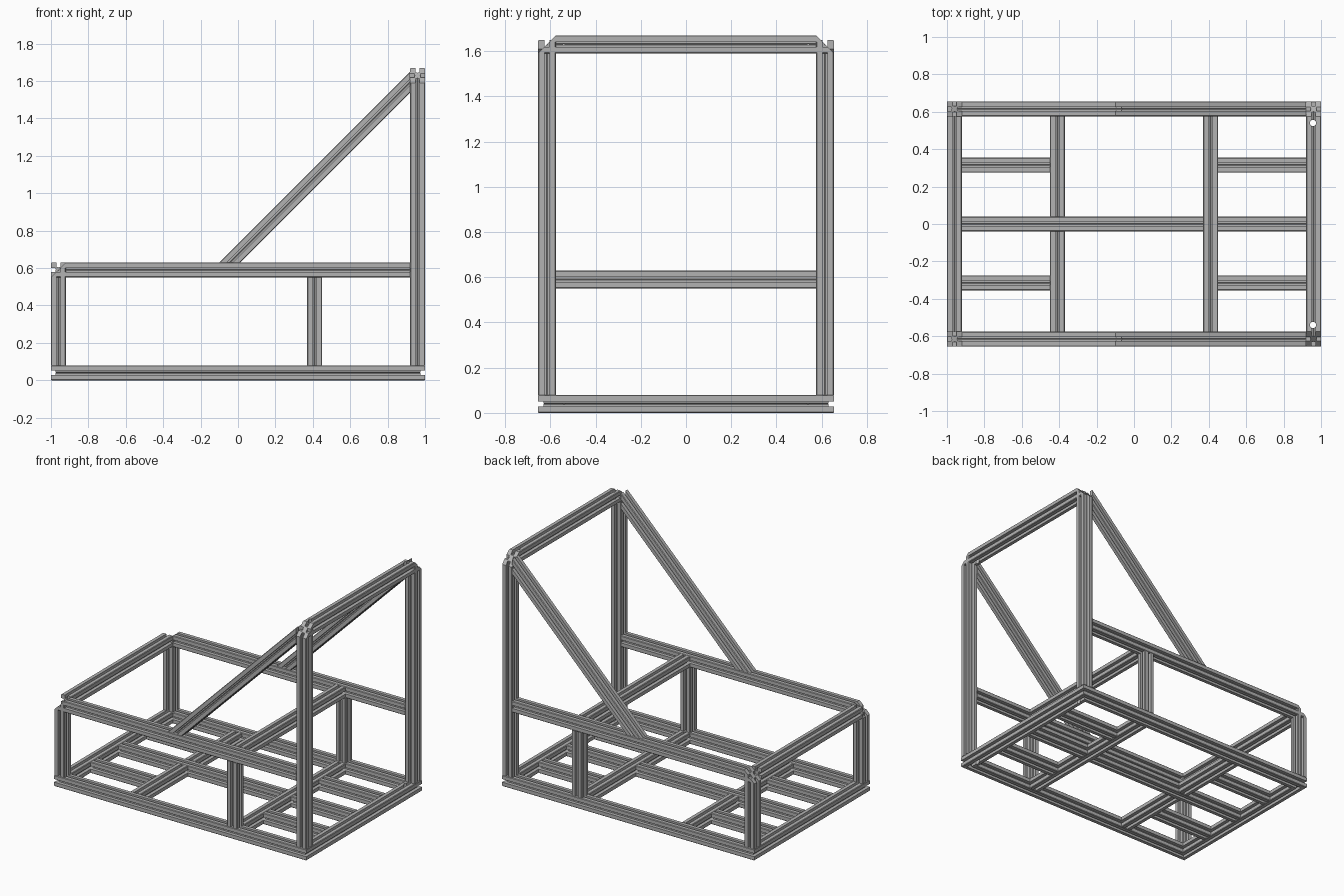
import bpy, bmesh
from mathutils import Vector

cube = bpy.data.objects.get("Cube")
if cube:
    bpy.data.objects.remove(cube, do_unlink=True)

# One plain aluminium colour
metal = bpy.data.materials.new("aluminium_grey")
metal.use_nodes = True
colour = (0.45, 0.45, 0.45, 1)
metal.diffuse_color = colour
metal.node_tree.nodes["Principled BSDF"].inputs["Base Color"].default_value = colour

# Main dimensions: half bar width, frame axes and levels
H = 0.04
END, SIDE = 0.96, 0.615
LOW, DECK, TOP = 0.04, 0.59, 1.63
CROSS, SHORT = 0.41, 0.315
X, Y, Z = Vector((1, 0, 0)), Vector((0, 1, 0)), Vector((0, 0, 1))


def slotted_profile():
    """Square section with bevelled corners and a grooved slot in each side."""
    bevel, slot, depth, groove = 0.004, 0.011, 0.024, 0.003
    floor = H - depth
    half = [(bevel - H, H), (-slot, H), (-slot, floor), (-groove, floor)]
    side = half + [(0, floor - groove)] + [(-x, y) for x, y in reversed(half)]
    points = []
    for _ in range(4):
        points += side
        side = [(y, -x) for x, y in side]
    return points


PROFILE = slotted_profile()


def bar(name, start, end, cut_start=None, cut_end=None):
    """Slotted bar between two points; each end is trimmed by a plane."""
    start, end = Vector(start), Vector(end)
    along = (end - start).normalized()
    u = X if abs(along.y) > 0.9 else Y
    v = along.cross(u)
    bm = bmesh.new()
    rings = []
    for point, normal in ((start, cut_start or along), (end, cut_end or along)):
        ring = []
        for a, b in PROFILE:
            offset = u * a + v * b
            slide = -offset.dot(normal) / along.dot(normal)
            ring.append(bm.verts.new(point + offset + along * slide))
        rings.append(ring)
    first, last = rings
    for i in range(len(first)):
        j = (i + 1) % len(first)
        bm.faces.new((first[i], first[j], last[j], last[i]))
    bm.faces.new(first)
    bm.faces.new(last)
    bmesh.ops.recalc_face_normals(bm, faces=bm.faces[:])
    mesh = bpy.data.meshes.new(name)
    bm.to_mesh(mesh)
    bm.free()
    mesh.materials.append(metal)
    obj = bpy.data.objects.new(name, mesh)
    bpy.context.collection.objects.link(obj)
    return obj


# Base frame: four mitred rails
for s, label in ((1, "back"), (-1, "front")):
    bar(label + "_base_rail", (-END, s * SIDE, LOW), (END, s * SIDE, LOW),
        X + Y * s, X - Y * s)
drilled = []
for s, label in ((1, "left"), (-1, "right")):
    rail = bar(label + "_base_end_rail", (s * END, -SIDE, LOW), (s * END, SIDE, LOW),
               Y + X * s, Y - X * s)
    if s > 0:
        drilled.append(rail)

# Base floor: cross bars, centre spine and short bars
inner = SIDE - H
bar("left_floor_cross_bar", (CROSS, -inner, LOW), (CROSS, inner, LOW))
for s, label in ((1, "back"), (-1, "front")):
    bar(label + "_right_floor_cross_bar", (-CROSS, s * H, LOW), (-CROSS, s * inner, LOW))
    for side, word in ((1, "left"), (-1, "right")):
        bar(f"{label}_{word}_short_bar", (side * (CROSS + H), s * SHORT, LOW),
            (side * (END - H), s * SHORT, LOW))
bar("long_centre_bar", (H - END, 0, LOW), (CROSS - H, 0, LOW))
bar("short_centre_bar", (CROSS + H, 0, LOW), (END - H, 0, LOW))

# Uprights, deck rails and diagonal braces on both sides
for s, label in ((1, "back"), (-1, "front")):
    y = s * SIDE
    bar(label + "_short_post", (-END, y, LOW + H), (-END, y, DECK), Z, Z - X)
    bar(label + "_deck_rail", (-END, y, DECK), (END - H, y, DECK), X - Z, X)
    bar(label + "_middle_post", (CROSS, y, LOW + H), (CROSS, y, DECK - H))
    bar(label + "_tall_post", (END, y, LOW + H), (END, y, TOP), Z, Z + Y * s)
    foot = DECK + H
    reach = END - H
    bar(label + "_diagonal_brace", (-0.043, y, foot),
        (reach, y, foot + reach + 0.043), Z, X)

# Bars across the deck and over the tall posts
bar("deck_end_bar", (-END, -inner, DECK), (-END, inner, DECK))
bar("deck_cross_bar", (CROSS, -inner, DECK), (CROSS, inner, DECK))
drilled.append(bar("top_bar", (END, -SIDE, TOP), (END, SIDE, TOP), Y - Z, Y + Z))

# Vertical bolt holes beside the tall posts
for s in (1, -1):
    bpy.ops.mesh.primitive_cylinder_add(vertices=24, radius=0.017, depth=2,
                                        location=(END - 0.003, s * 0.54, 0.85))
    cutter = bpy.context.object
    cutter.name = "bolt_hole_cutter"
    cutter.hide_render = True
    cutter.data.materials.append(metal)
    for obj in drilled:
        mod = obj.modifiers.new("bolt_hole", "BOOLEAN")
        mod.operation = "DIFFERENCE"
        mod.solver = "EXACT"
        mod.object = cutter
        bpy.context.view_layer.objects.active = obj
        bpy.ops.object.modifier_apply(modifier=mod.name)
    bpy.data.objects.remove(cutter, do_unlink=True)
